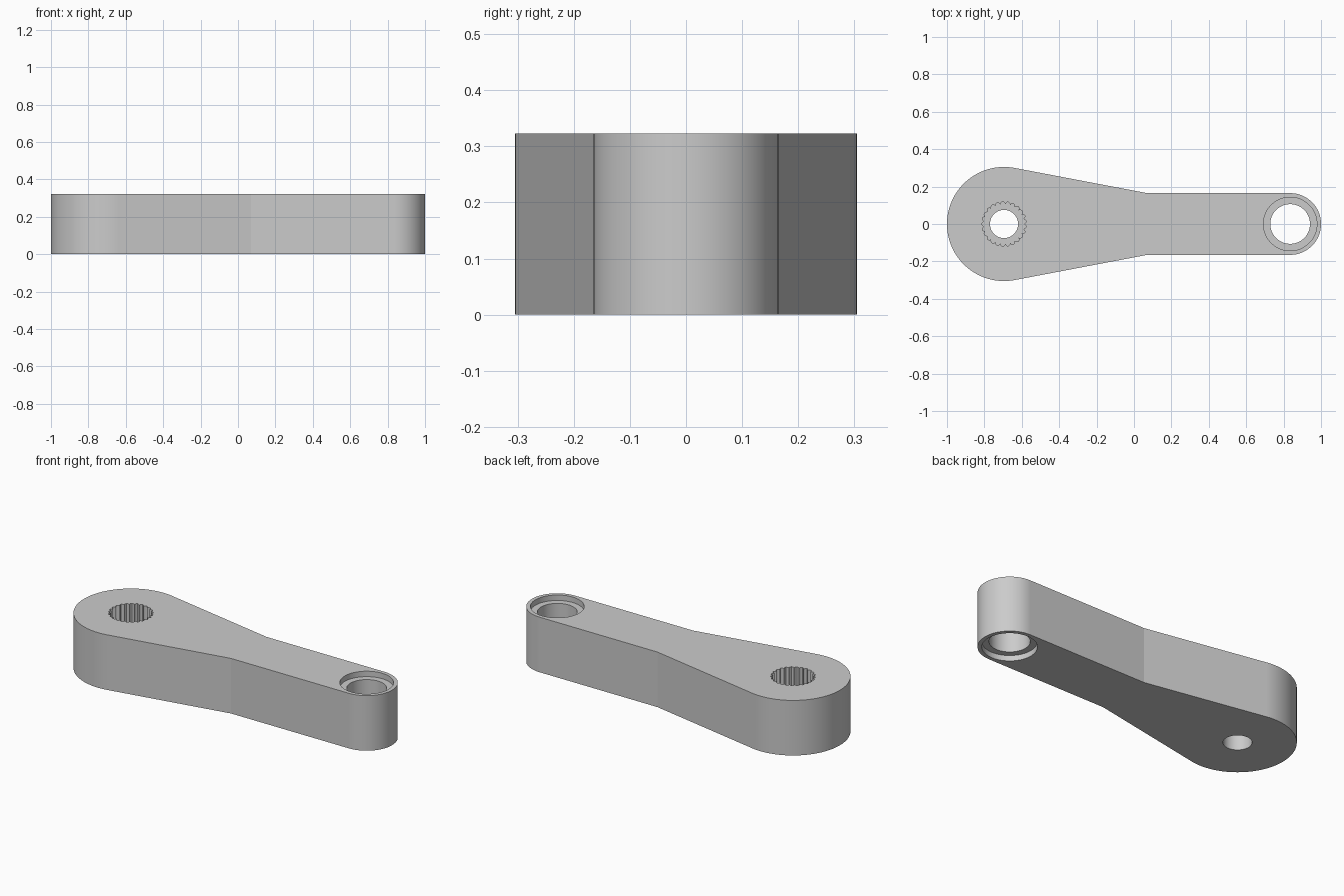
import bpy
import bmesh
from math import acos, atan2, cos, hypot, pi, sin

HEIGHT = 0.323
BIG_X, BIG_R = -0.695, 0.305        # splined hub end
SMALL_X, SMALL_R = 0.835, 0.165     # bearing end
KINK_X = 0.07                       # where the taper meets the straight bar
TEETH = 25

if "Cube" in bpy.data.objects:
    bpy.data.objects.remove(bpy.data.objects["Cube"], do_unlink=True)

grey = bpy.data.materials.new("light_grey")
grey.use_nodes = True
grey.diffuse_color = (0.6, 0.6, 0.6, 1)
grey.node_tree.nodes["Principled BSDF"].inputs["Base Color"].default_value = (0.6, 0.6, 0.6, 1)


def arc(cx, r, start, end, steps):
    angles = [start + (end - start) * i / steps for i in range(steps + 1)]
    return [(cx + r * cos(a), r * sin(a)) for a in angles]


def circle(cx, r, steps=96):
    return arc(cx, r, 0, 2 * pi, steps)[:-1]


def prism(name, outline, z0, z1):
    """Extrude a closed outline between two heights."""
    bm = bmesh.new()
    base = bm.faces.new([bm.verts.new((x, y, z0)) for x, y in outline])
    top = bmesh.ops.extrude_face_region(bm, geom=[base])["geom"]
    for v in top:
        if isinstance(v, bmesh.types.BMVert):
            v.co.z = z1
    bmesh.ops.recalc_face_normals(bm, faces=bm.faces)
    mesh = bpy.data.meshes.new(name)
    bm.to_mesh(mesh)
    bm.free()
    mesh.materials.append(grey)
    ob = bpy.data.objects.new(name, mesh)
    bpy.context.collection.objects.link(ob)
    return ob


# Arm outline: two round ends, a taper tangent to the hub and a straight bar
dx = KINK_X - BIG_X
tangent = atan2(SMALL_R, dx) + acos(BIG_R / hypot(dx, SMALL_R))
outline = arc(SMALL_X, SMALL_R, -pi / 2, pi / 2, 48)
outline.append((KINK_X, SMALL_R))
outline += arc(BIG_X, BIG_R, tangent, 2 * pi - tangent, 72)
outline.append((KINK_X, -SMALL_R))
arm = prism("lever_arm", outline, 0, HEIGHT)

# Scalloped spline socket
steps = TEETH * 6
spline = []
for i in range(steps):
    a = 2 * pi * i / steps
    r = 0.107 + 0.013 * abs(sin(a * TEETH / 2))
    spline.append((BIG_X + r * cos(a), r * sin(a)))

# Cut the holes, the socket and the recesses on both faces
cutters = [
    prism("hub_hole_cutter", circle(BIG_X, 0.075), -0.1, HEIGHT + 0.1),
    prism("spline_cutter", spline, HEIGHT - 0.19, HEIGHT + 0.1),
    prism("bearing_hole_cutter", circle(SMALL_X, 0.106), -0.1, HEIGHT + 0.1),
    prism("top_recess_cutter", circle(SMALL_X, 0.143), HEIGHT - 0.032, HEIGHT + 0.1),
    prism("bottom_recess_cutter", circle(SMALL_X, 0.143), -0.1, 0.032),
]
bpy.ops.object.select_all(action="DESELECT")
arm.select_set(True)
bpy.context.view_layer.objects.active = arm
for cutter in cutters:
    cutter.hide_render = True
    mod = arm.modifiers.new(cutter.name, "BOOLEAN")
    mod.operation = "DIFFERENCE"
    mod.solver = "EXACT"
    mod.object = cutter
    bpy.ops.object.modifier_apply(modifier=mod.name)
    bpy.data.objects.remove(cutter, do_unlink=True)

# Smooth round walls, crisp edges
bpy.ops.object.shade_smooth_by_angle(angle=0.15)
weighted = arm.modifiers.new("weighted_normals", "WEIGHTED_NORMAL")
weighted.keep_sharp = True
